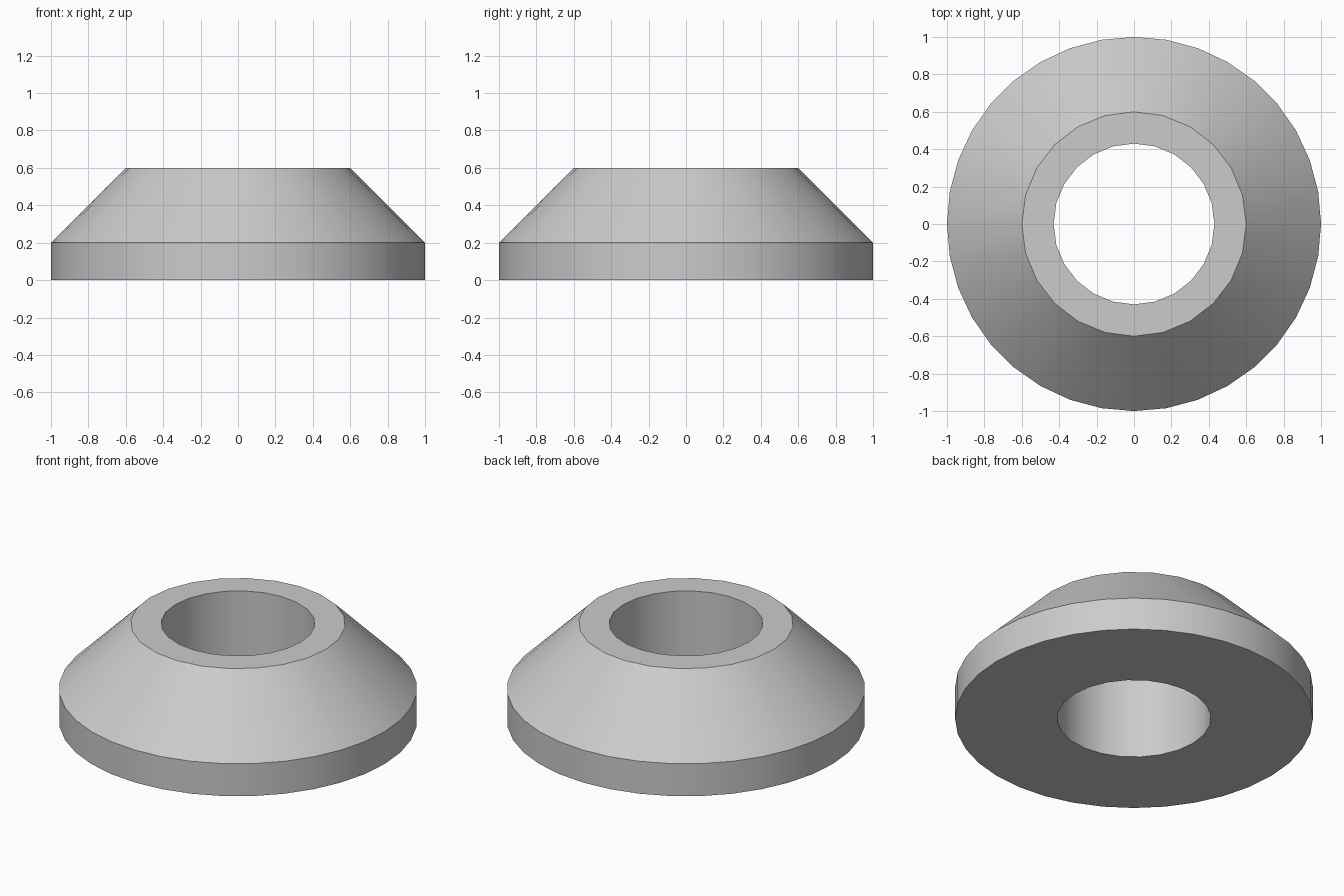
import bpy
import bmesh
from math import cos, sin, tau, radians

cube = bpy.data.objects.get("Cube")
if cube:
    bpy.data.objects.remove(cube, do_unlink=True)

# Plain grey material
grey = bpy.data.materials.new("light grey")
grey.use_nodes = True
colour = (0.6, 0.6, 0.6, 1)
grey.diffuse_color = colour
grey.node_tree.nodes["Principled BSDF"].inputs["Base Color"].default_value = colour

bm = bmesh.new()


def ring(radius, z, count):
    return [bm.verts.new((radius * cos(tau * i / count), radius * sin(tau * i / count), z))
            for i in range(count)]


def join(a, b):
    """Join two rings: quads for equal counts, alternating triangles otherwise."""
    na, nb = len(a), len(b)
    if na == nb:
        for i in range(na):
            j = (i + 1) % na
            bm.faces.new((a[i], a[j], b[j], b[i]))
        return
    i = j = 0
    while i < na or j < nb:
        if j >= nb or (i < na and (i + 1) * nb <= (j + 1) * na):
            bm.faces.new((a[i % na], a[(i + 1) % na], b[j % nb]))
            i += 1
        else:
            bm.faces.new((a[i % na], b[(j + 1) % nb], b[j % nb]))
            j += 1


# Closed profile: base edge, shoulder, top rim, bore top, bore bottom
profile = [(1, 0, 36), (1, 0.2, 36), (0.6, 0.6, 24), (0.43, 0.6, 24), (0.43, 0, 24)]
rings = [ring(*p) for p in profile]
for k, loop in enumerate(rings):
    join(loop, rings[(k + 1) % len(rings)])
bmesh.ops.recalc_face_normals(bm, faces=bm.faces)

mesh = bpy.data.meshes.new("conical_collar")
bm.to_mesh(mesh)
bm.free()
mesh.materials.append(grey)
collar = bpy.data.objects.new("conical_collar", mesh)
bpy.context.collection.objects.link(collar)

# Smooth round walls, crisp rims
bpy.ops.object.select_all(action="DESELECT")
collar.select_set(True)
bpy.context.view_layer.objects.active = collar
bpy.ops.object.shade_smooth_by_angle(angle=radians(30))
